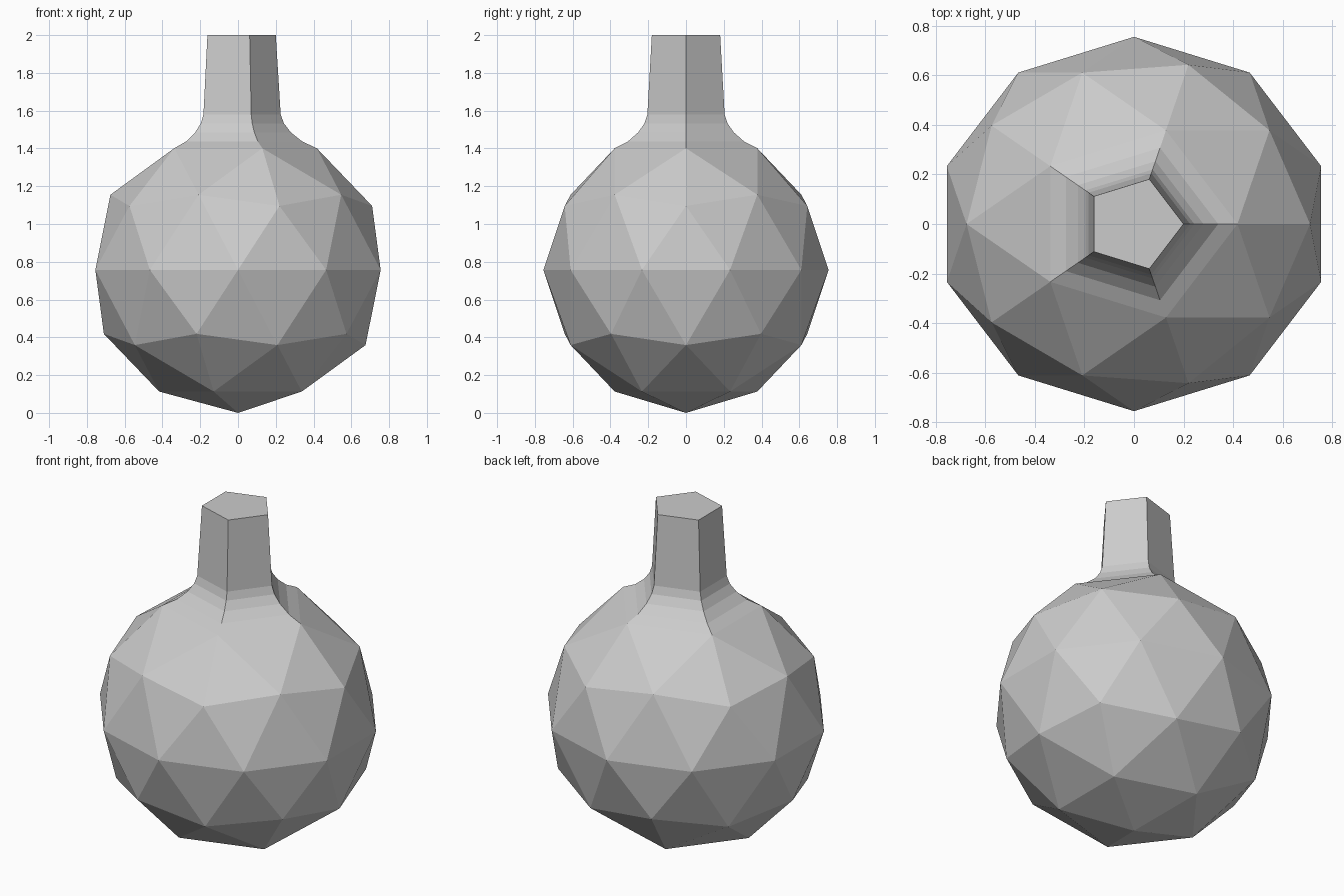
import bpy
import bmesh
from mathutils import Vector

cube = bpy.data.objects.get("Cube")
if cube:
    bpy.data.objects.remove(cube, do_unlink=True)

# Half-sizes of the slightly squashed bulb
SIZE = Vector((0.794, 0.755, 0.757))
# Neck profile: radius along x, height above the ground
NECK = [(0.34, 1.437), (0.28, 1.485), (0.243, 1.533), (0.226, 1.58), (0.2, 2.0)]


def make_material(name, colour):
    mat = bpy.data.materials.new(name)
    mat.use_nodes = True
    mat.diffuse_color = colour
    bsdf = next(n for n in mat.node_tree.nodes if n.type == 'BSDF_PRINCIPLED')
    bsdf.inputs["Base Color"].default_value = colour
    return mat


# Faceted round body
bm = bmesh.new()
bmesh.ops.create_icosphere(bm, subdivisions=2, radius=1.0)
tip = max(bm.verts, key=lambda v: v.co.z)
bmesh.ops.delete(bm, geom=[tip], context='VERTS')
for v in bm.verts:
    v.co = Vector((v.co.x * SIZE.x, v.co.y * SIZE.y, (v.co.z + 1) * SIZE.z))

# Five-sided flared neck, extruded from the open ring
rim = [e for e in bm.edges if e.is_boundary]
base_radius = max(v.co.x for e in rim for v in e.verts)
for radius, height in NECK:
    grown = bmesh.ops.extrude_edge_only(bm, edges=rim)["geom"]
    rim = [g for g in grown if isinstance(g, bmesh.types.BMEdge) and g.is_boundary]
    ring = [g for g in grown if isinstance(g, bmesh.types.BMVert)]
    for v in ring:
        v.co.x *= radius / base_radius
        v.co.y *= radius / base_radius
        v.co.z = height
    base_radius = radius

# Flat cap on the neck
bmesh.ops.contextual_create(bm, geom=rim)
bmesh.ops.recalc_face_normals(bm, faces=bm.faces)

mesh = bpy.data.meshes.new("flask_body")
bm.to_mesh(mesh)
bm.free()
mesh.materials.append(make_material("light grey", (0.6, 0.6, 0.6, 1.0)))
flask = bpy.data.objects.new("flask_body", mesh)
bpy.context.collection.objects.link(flask)
